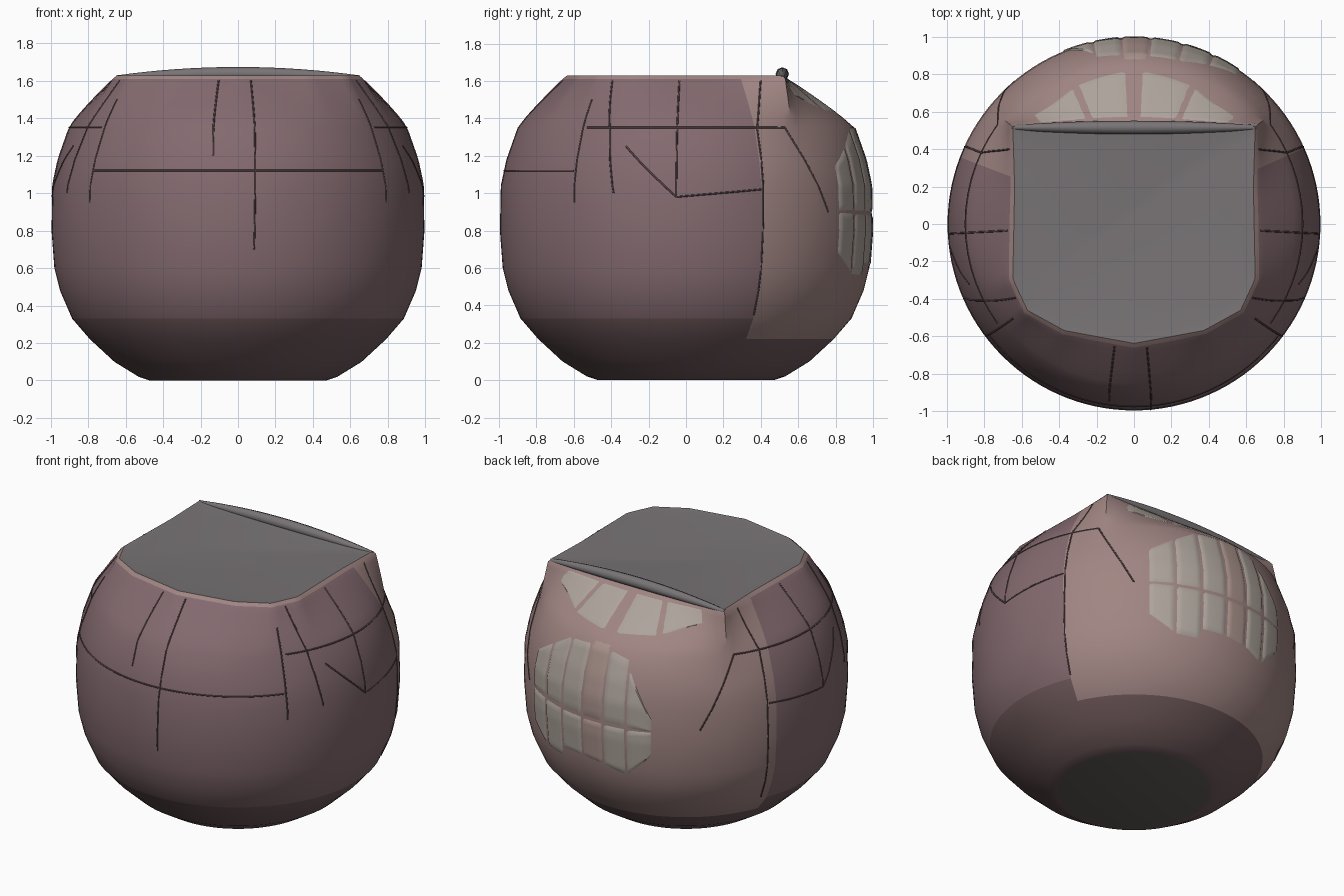
import bpy, bmesh, math
from mathutils import Vector

if "Cube" in bpy.data.objects:
    bpy.data.objects.remove(bpy.data.objects["Cube"])

SEG = 120
Z_SHOULDER, Z_TOP = 1.35, 1.62
CORNER = math.atan2(0.53, 0.66)


def mat(name, c):
    m = bpy.data.materials.new(name)
    m.diffuse_color = (*c, 1)
    m.use_nodes = True
    m.node_tree.nodes["Principled BSDF"].inputs["Base Color"].default_value = m.diffuse_color
    return m


FRONT = mat("mauve", (0.23, 0.145, 0.16))
BACK = mat("rose", (0.35, 0.235, 0.225))
LOW = mat("dark_mauve", (0.16, 0.10, 0.105))
GREY = mat("slate", (0.19, 0.175, 0.18))
BASE = mat("base_grey", (0.12, 0.10, 0.10))
PALE = mat("pale", (0.42, 0.37, 0.33))
PINK = mat("pink", (0.40, 0.29, 0.26))
SEAM = mat("seam", (0.10, 0.06, 0.065))

# Side profile (radius, z) below the shoulder
PROFILE = [(0.47, 0.0), (0.53, 0.02), (0.66, 0.10), (0.79, 0.22), (0.885, 0.33),
           (0.95, 0.48), (0.98, 0.60), (0.995, 0.80), (0.99, 1.04), (0.96, 1.18), (0.90, 1.35)]
# Half outline of the flat top, back corner round to the front
HALF = [(0.66, 0.53), (0.65, 0.2), (0.66, -0.3), (0.58, -0.47), (0.38, -0.58), (0, -0.65)]
TOP = HALF + [(-x, y) for x, y in reversed(HALF[:-1])]


def top_radius(a):
    d = Vector((math.cos(a), math.sin(a)))
    for i in range(len(TOP)):
        p, q = Vector(TOP[i]), Vector(TOP[(i + 1) % len(TOP)])
        e = q - p
        den = d.cross(e)
        if abs(den) < 1e-9:
            continue
        t, s = p.cross(e) / den, p.cross(d) / den
        if t > 0 and -1e-5 <= s <= 1 + 1e-5:
            return t
    return 0.65


def surf(a, z, lift=0.0):
    """Point on the body skin at angle a and height z."""
    if z >= Z_SHOULDER:
        t = min(1, (z - Z_SHOULDER) / (Z_TOP - Z_SHOULDER))
        rt = top_radius(a)
        r = rt + (0.90 - rt) * (1 - t ** 1.12)
    else:
        for (r0, z0), (r1, z1) in zip(PROFILE, PROFILE[1:]):
            if z <= z1:
                r = r0 + (r1 - r0) * (z - z0) / (z1 - z0)
                break
    r += lift
    return Vector((r * math.cos(a), r * math.sin(a), z))


def finish(bm, name, mats, angle=30):
    bmesh.ops.recalc_face_normals(bm, faces=bm.faces)
    me = bpy.data.meshes.new(name)
    bm.to_mesh(me)
    bm.free()
    ob = bpy.data.objects.new(name, me)
    bpy.context.collection.objects.link(ob)
    for m in mats:
        me.materials.append(m)
    bpy.ops.object.select_all(action='DESELECT')
    ob.select_set(True)
    bpy.context.view_layer.objects.active = ob
    bpy.ops.object.shade_smooth_by_angle(angle=math.radians(angle))
    return ob


# Rounded body lofted from the base to the squared top
angles = [2 * math.pi * i / SEG for i in range(SEG)]
for c in (CORNER, math.pi - CORNER):
    k = min(range(SEG), key=lambda i: abs(angles[i] - c))
    angles[k] = c
levels = [z for _, z in PROFILE] + [1.41, 1.47, 1.53, 1.58, 1.61]
bm = bmesh.new()
rings = [[bm.verts.new(surf(a, z)) for a in angles] for z in levels]
rings.append([bm.verts.new((*(surf(a, Z_TOP).xy * 0.98), 1.628)) for a in angles])
for j, (lo, hi) in enumerate(zip(rings, rings[1:])):
    for i in range(SEG):
        n = (i + 1) % SEG
        f = bm.faces.new((lo[i], lo[n], hi[n], hi[i]))
        deg = math.degrees(angles[i])
        f.material_index = 1 if 22 < deg < 158 and j > 2 else (2 if j < 4 else 0)
        if j == len(rings) - 2:
            f.material_index = 1
inner = [bm.verts.new((v.co.x * 0.93, v.co.y * 0.93, 1.622)) for v in rings[-1]]
for i in range(SEG):
    n = (i + 1) % SEG
    bm.faces.new((rings[-1][i], rings[-1][n], inner[n], inner[i])).material_index = 3
bm.faces.new(inner).material_index = 3
bm.faces.new(rings[0]).material_index = 4
finish(bm, "body", [FRONT, BACK, LOW, GREY, BASE])


def panel(name, a0, a1, left, right, m, lift=0.006):
    """Thin plate on the skin; left/right are (low, high) heights at each edge."""
    bm = bmesh.new()
    nu, nv = 8, 14
    grid = []
    for i in range(nu + 1):
        u = i / nu
        lo = left[0] + (right[0] - left[0]) * u
        hi = left[1] + (right[1] - left[1]) * u
        a = math.radians(a0 + (a1 - a0) * u)
        row = []
        for j in range(nv + 1):
            edge = i in (0, nu) or j in (0, nv)
            row.append(bm.verts.new(surf(a, lo + (hi - lo) * j / nv, -0.004 if edge else lift)))
        grid.append(row)
    for i in range(nu):
        for j in range(nv):
            bm.faces.new((grid[i][j], grid[i + 1][j], grid[i + 1][j + 1], grid[i][j + 1]))
    finish(bm, name, [m], 40)


# Back patch of pale plates, split into two rows
strips = [(55, 65, (0.68, 1.15), (0.56, 1.26), PALE), (65, 75, (0.56, 1.26), (0.55, 1.36), PALE),
          (75, 85, (0.62, 1.36), (0.62, 1.38), PALE), (85, 94, (0.62, 1.38), (0.60, 1.38), PINK),
          (94, 103, (0.60, 1.36), (0.55, 1.32), PALE), (103, 113, (0.55, 1.28), (0.72, 0.95), PALE)]
for k, (a0, a1, l, r, m) in enumerate(strips):
    mid = 0.9 - 0.004 * k
    panel(f"back_plate_lower_{k}", a0, a1, (l[0], mid), (r[0], mid), m)
    panel(f"back_plate_upper_{k}", a0, a1, (mid, l[1]), (mid, r[1]), m)
# Crescent under the rear ridge
for name, edges in (("right", (46, 67, 88)), ("left", (134, 113, 92))):
    a, b, c = edges
    panel(f"crescent_{name}_outer", a, b, (1.53, 1.60), (1.44, 1.60), PALE, 0.003)
    panel(f"crescent_{name}_inner", b, c, (1.44, 1.60), (1.415, 1.60), PALE, 0.003)


def tube(name, pts, radius, m, radii=None):
    cu = bpy.data.curves.new(name, 'CURVE')
    cu.dimensions = '3D'
    cu.bevel_depth, cu.bevel_resolution, cu.use_fill_caps = radius, 2, True
    sp = cu.splines.new('POLY')
    sp.points.add(len(pts) - 1)
    for i, p in enumerate(pts):
        sp.points[i].co = (*p, 1)
        sp.points[i].radius = radii[i] if radii else 1
    cu.materials.append(m)
    ob = bpy.data.objects.new(name, cu)
    bpy.context.collection.objects.link(ob)


# Ridge along the rear edge of the top
N = 16
us = [-1 + 2 * i / N for i in range(N + 1)]
tube("rear_ridge", [(0.65 * u, 0.515, 1.637 - 0.022 * u * u) for u in us], 0.036, GREY,
     [1 - 0.65 * u * u for u in us])


def seam(name, path, n=14):
    """Thin seam following the skin through (degrees, z) points."""
    pts = []
    for (a0, z0), (a1, z1) in zip(path, path[1:]):
        for i in range(n + 1):
            t = i / n
            pts.append(surf(math.radians(a0 + (a1 - a0) * t), z0 + (z1 - z0) * t, -0.001))
    tube(name, pts, 0.005, SEAM)


# Block seams on both sides and the front
side_seams = [[(-3, 0.98), (-3, 1.60)], [(-23, 1.0), (-27, 1.35), (-32, 1.60)],
              [(24, 0.35), (25, 1.35), (31, 1.60)], [(-37, 0.95), (-38, 1.5)],
              [(-36, 1.35), (36, 1.35)], [(-20, 1.25), (-3, 0.98), (24, 1.02)],
              [(36, 1.35), (50, 0.9)]]
for k, path in enumerate(side_seams):
    seam(f"side_seam_right_{k}", path)
    seam(f"side_seam_left_{k}", [(180 - a, z) for a, z in path])
seam("front_seam_left", [(-98, 1.2), (-99, 1.6)])
seam("front_seam_right", [(-85, 0.7), (-84, 1.6)])
seam("front_seam_across", [(-142, 1.12), (-38, 1.12)], 40)
